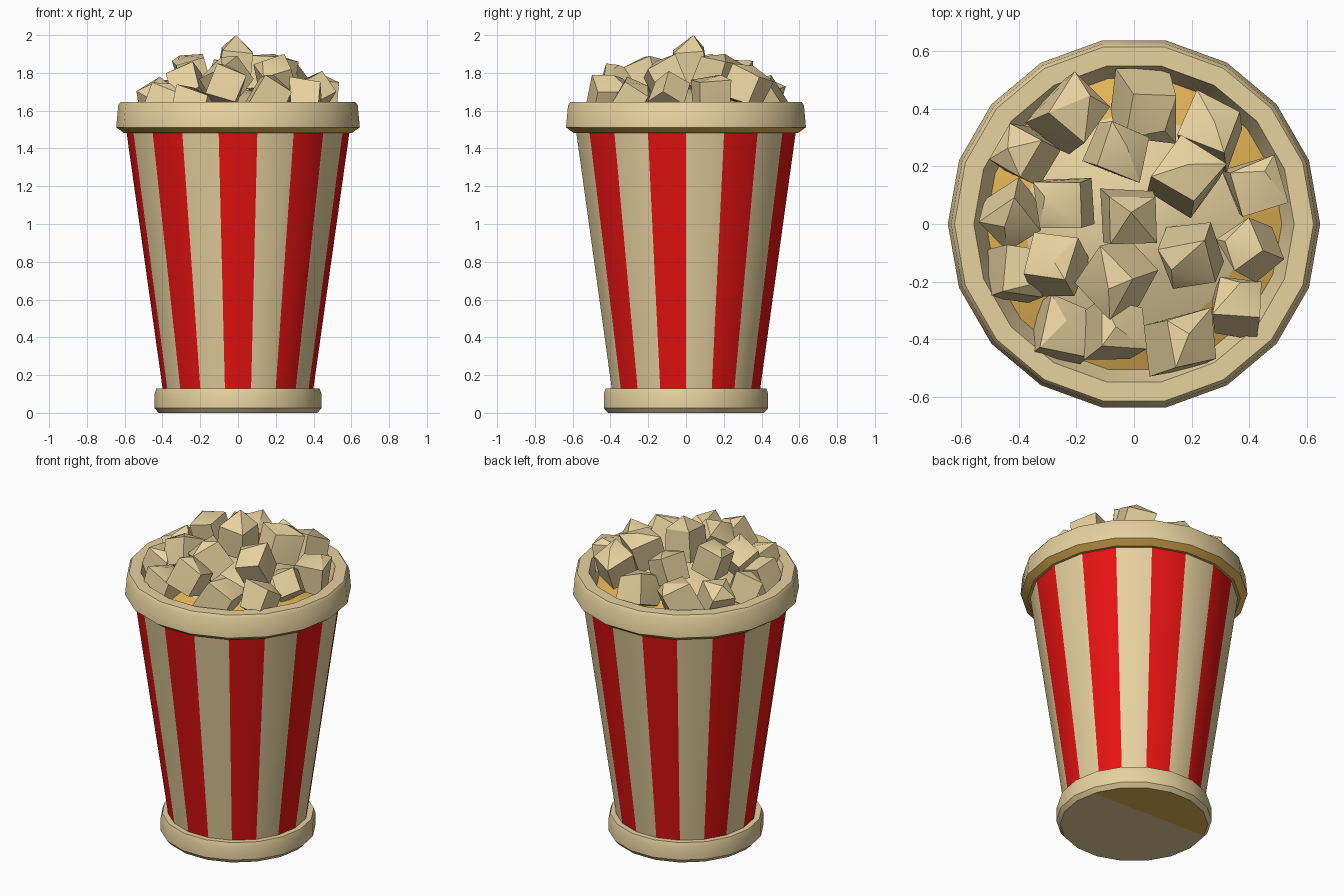
import bpy, bmesh, math, random
from mathutils import Vector, Euler

if "Cube" in bpy.data.objects:
    bpy.data.objects.remove(bpy.data.objects["Cube"])

random.seed(7)
SIDES = 18


def material(name, rgb):
    m = bpy.data.materials.new(name)
    m.diffuse_color = (*rgb, 1)
    m.use_nodes = True
    m.node_tree.nodes["Principled BSDF"].inputs["Base Color"].default_value = m.diffuse_color
    return m


cream = material("cream", (0.84, 0.67, 0.36))
red = material("red", (0.80, 0.006, 0.006))
yellow = material("butter yellow", (0.76, 0.45, 0.09))


def finish(bm, name, mats, rule=None):
    """Turn a bmesh into an object, colour faces by rule, smooth soft edges."""
    bm.normal_update()
    mesh = bpy.data.meshes.new(name)
    for f in bm.faces:
        f.material_index = rule(f) if rule else 0
    bm.to_mesh(mesh)
    bm.free()
    for m in mats:
        mesh.materials.append(m)
    mesh.shade_smooth()
    mesh.set_sharp_from_angle(angle=math.radians(30))
    ob = bpy.data.objects.new(name, mesh)
    bpy.context.collection.objects.link(ob)
    return ob


def lathe(profile):
    """Revolve (radius, height) points round z in 20 degree facets."""
    bm = bmesh.new()
    rings = []
    for r, z in profile:
        rings.append([bm.verts.new((r * math.cos(i * math.tau / SIDES),
                                    r * math.sin(i * math.tau / SIDES), z))
                      for i in range(SIDES)])
    for a, b in zip(rings, rings[1:]):
        for i in range(SIDES):
            j = (i + 1) % SIDES
            bm.faces.new((a[i], a[j], b[j], b[i]))
    bmesh.ops.remove_doubles(bm, verts=bm.verts, dist=1e-4)
    return bm


# tapered bucket wall, every other facet red
def stripe(f):
    c = f.calc_center_median()
    return int(math.degrees(math.atan2(c.y, c.x)) % 360 // 20) % 2


finish(lathe([(0.395, 0.10), (0.592, 1.50)]), "striped_bucket", [cream, red], stripe)

# foot ring with closed bottom, a yellow segment toward the back underneath
foot = lathe([(0, 0), (0.42, 0), (0.442, 0.025), (0.442, 0.10), (0.432, 0.13), (0.39, 0.13)])
under = [f for f in foot.faces if f.calc_center_median().z < 0.001]
geom = under + list({e for f in under for e in f.edges}) + list({v for f in under for v in f.verts})
bmesh.ops.bisect_plane(foot, geom=geom, plane_co=(0, 0.14, 0), plane_no=(0.04, 1, 0))


def foot_colour(f):
    c = f.calc_center_median()
    return int(c.z < 0.001 and c.y + 0.04 * c.x > 0.14)


finish(foot, "foot_ring", [cream, yellow], foot_colour)

# thick rim with yellow underside
finish(lathe([(0.575, 1.483), (0.605, 1.483), (0.645, 1.512), (0.634, 1.628),
              (0.622, 1.645), (0.555, 1.645), (0.505, 1.53)]),
       "rim", [cream, yellow], lambda f: int(f.normal.z < -0.3))

# low mound filling the bucket beneath the kernels
finish(lathe([(0.515, 1.545), (0.38, 1.60), (0.2, 1.68), (0, 1.72)]), "popcorn_mound",
       [cream, yellow], lambda f: int(f.calc_center_median().xy.length > 0.42))

# popped kernels: x, y, half width, top height
kernels = [
    (-0.22, 0.38, .14, 1.78), (0.04, 0.41, .13, 1.79), (0.27, 0.32, .13, 1.85),
    (0.42, 0.13, .12, 1.79), (0.18, 0.16, .13, 1.90), (-0.06, 0.26, .115, 1.87),
    (-0.38, 0.24, .12, 1.77), (-0.42, 0.03, .12, 1.78), (-0.24, 0.07, .115, 1.90),
    (0.20, -0.11, .13, 1.90), (0.41, -0.09, .11, 1.81), (0.36, -0.29, .12, 1.78),
    (0.16, -0.41, .13, 1.79), (-0.06, -0.37, .12, 1.85), (-0.24, -0.38, .13, 1.74),
    (-0.27, -0.15, .115, 1.86), (-0.40, -0.18, .12, 1.75), (-0.05, -0.18, .13, 1.89),
    (-0.01, 0.02, .13, 2.00),
]


def kernel(n, x, y, r, top, peaked):
    """Chunky, uneven cube, capped to the given height."""
    bm = bmesh.new()
    bmesh.ops.create_cube(bm, size=2)
    tilt = 0.15 if peaked else 0.55
    rot = Euler((random.uniform(-tilt, tilt), random.uniform(-tilt, tilt),
                 random.uniform(0, math.tau))).to_matrix()
    for v in bm.verts:
        v.co = rot @ (v.co.normalized() * r * random.uniform(1.0, 1.32))
    tip = Vector((0, 0.02, r * 1.25)) if peaked else \
        rot @ Vector((random.uniform(-.4, .4), random.uniform(-.4, .4), 0.95)) * r
    bm.verts.new(tip)
    hull = bmesh.ops.convex_hull(bm, input=bm.verts)
    inside = [v for v in hull["geom_interior"] if isinstance(v, bmesh.types.BMVert)]
    bmesh.ops.delete(bm, geom=inside, context='VERTS')
    bmesh.ops.recalc_face_normals(bm, faces=bm.faces)
    lift = top - max(v.co.z for v in bm.verts)
    bmesh.ops.translate(bm, verts=bm.verts, vec=(x, y, lift))
    finish(bm, f"popcorn_{n:02d}", [cream])


for n, k in enumerate(kernels, 1):
    kernel(n, *k, n == len(kernels))
